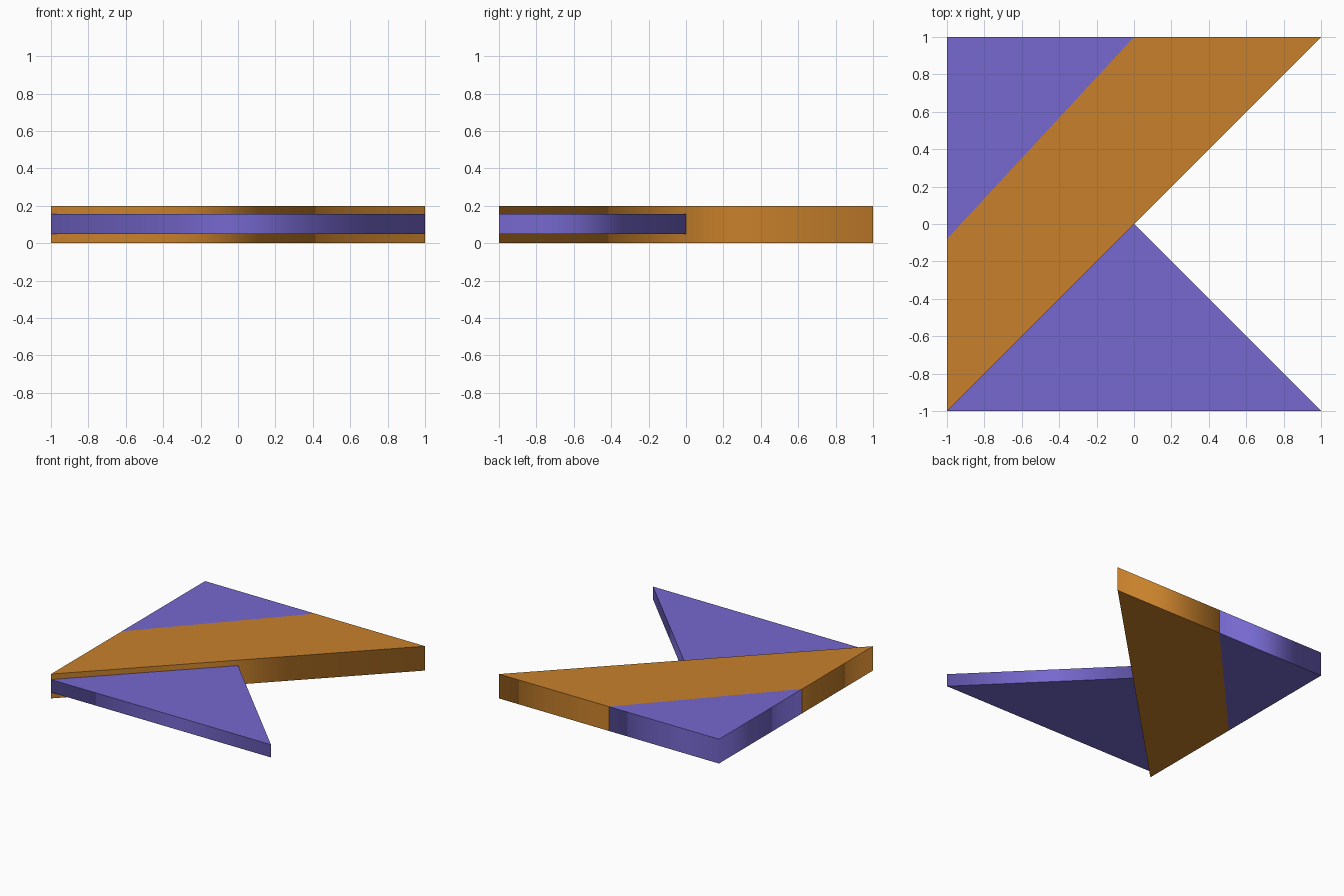
import bpy, bmesh

if "Cube" in bpy.data.objects:
    bpy.data.objects.remove(bpy.data.objects["Cube"])


def material(name, color):
    mat = bpy.data.materials.new(name)
    mat.diffuse_color = (*color, 1)
    mat.use_nodes = True
    mat.node_tree.nodes["Principled BSDF"].inputs["Base Color"].default_value = mat.diffuse_color
    return mat


def prism(name, outline, z0, z1, mat):
    """Extrude a counter-clockwise outline: flat caps, smooth-shaded walls."""
    bm = bmesh.new()
    top = bm.faces.new([bm.verts.new((x, y, z1)) for x, y in outline])
    low = [bm.verts.new((x, y, z0)) for x, y in outline]
    bottom = bm.faces.new(low[::-1])
    high = list(top.verts)
    n = len(outline)
    for i in range(n):
        j = (i + 1) % n
        wall = bm.faces.new((low[i], low[j], high[j], high[i]))
        wall.smooth = True
    for cap in (top, bottom):
        for edge in cap.edges:
            edge.smooth = False
    mesh = bpy.data.meshes.new(name)
    bm.to_mesh(mesh)
    bm.free()
    mesh.materials.append(mat)
    obj = bpy.data.objects.new(name, mesh)
    bpy.context.collection.objects.link(obj)
    return obj


orange = material("orange", (0.58, 0.22, 0.025))
purple = material("purple", (0.18, 0.14, 0.62))

# Thick diagonal band
prism("diagonal_band", [(-1, -1), (1, 1), (0, 1), (-1, -0.08)], 0, 0.2, orange)
# Thick corner filling the band's back left side
prism("corner_triangle", [(-1, 1), (-1, -0.08), (0, 1)], 0, 0.2, purple)
# Thinner front triangle, centred in the thickness
prism("front_triangle", [(-1, -1), (1, -1), (0, 0)], 0.05, 0.155, purple)
